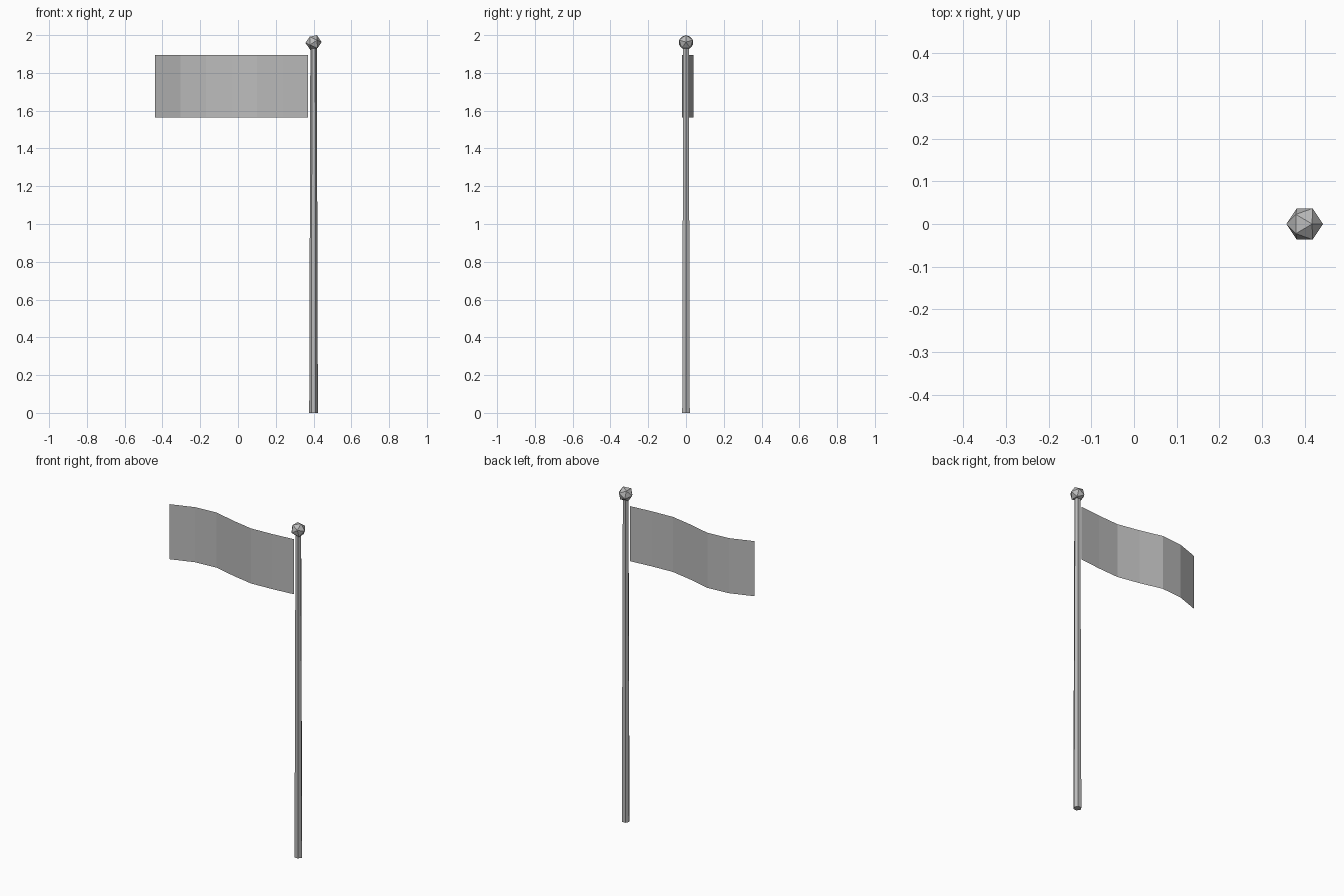
import bpy, bmesh, math
from mathutils import Matrix

if "Cube" in bpy.data.objects:
    bpy.data.objects.remove(bpy.data.objects["Cube"])

grey = bpy.data.materials.new("plain_grey")
grey.use_nodes = True
grey.diffuse_color = (0.5, 0.5, 0.5, 1)
grey.node_tree.nodes["Principled BSDF"].inputs["Base Color"].default_value = grey.diffuse_color

POLE_X = 0.4


def finish(name, bm):
    """Turn a bmesh into a flat-shaded object."""
    mesh = bpy.data.meshes.new(name)
    bm.to_mesh(mesh)
    bm.free()
    mesh.materials.append(grey)
    obj = bpy.data.objects.new(name, mesh)
    bpy.context.collection.objects.link(obj)
    return obj


# Tapered six-sided pole, corners pointing along x
bm = bmesh.new()
height = 1.95
bmesh.ops.create_cone(
    bm, cap_ends=True, segments=6, radius1=0.023, radius2=0.017, depth=height,
    matrix=Matrix.Translation((POLE_X, 0, height / 2)) @ Matrix.Rotation(math.radians(30), 4, "Z"))
finish("pole", bm)

# Faceted finial, slightly tilted
bm = bmesh.new()
bmesh.ops.create_icosphere(
    bm, subdivisions=1, radius=0.043,
    matrix=Matrix.Translation((POLE_X, 0, 1.961)) @ Matrix.Rotation(math.radians(24), 4, "Y"))
finish("finial", bm)

# Waving flag: a single sheet of six flat panels, from the pole outwards
bm = bmesh.new()
wave = [0, -0.013, -0.02, 0.006, 0.04, 0.029, -0.018]
columns = []
for i, y in enumerate(wave):
    x = 0.37 - 0.135 * i
    columns.append([bm.verts.new((x, y, z)) for z in (1.565, 1.895)])
for (a, b), (c, d) in zip(columns, columns[1:]):
    bm.faces.new((c, a, b, d))
finish("flag", bm)
